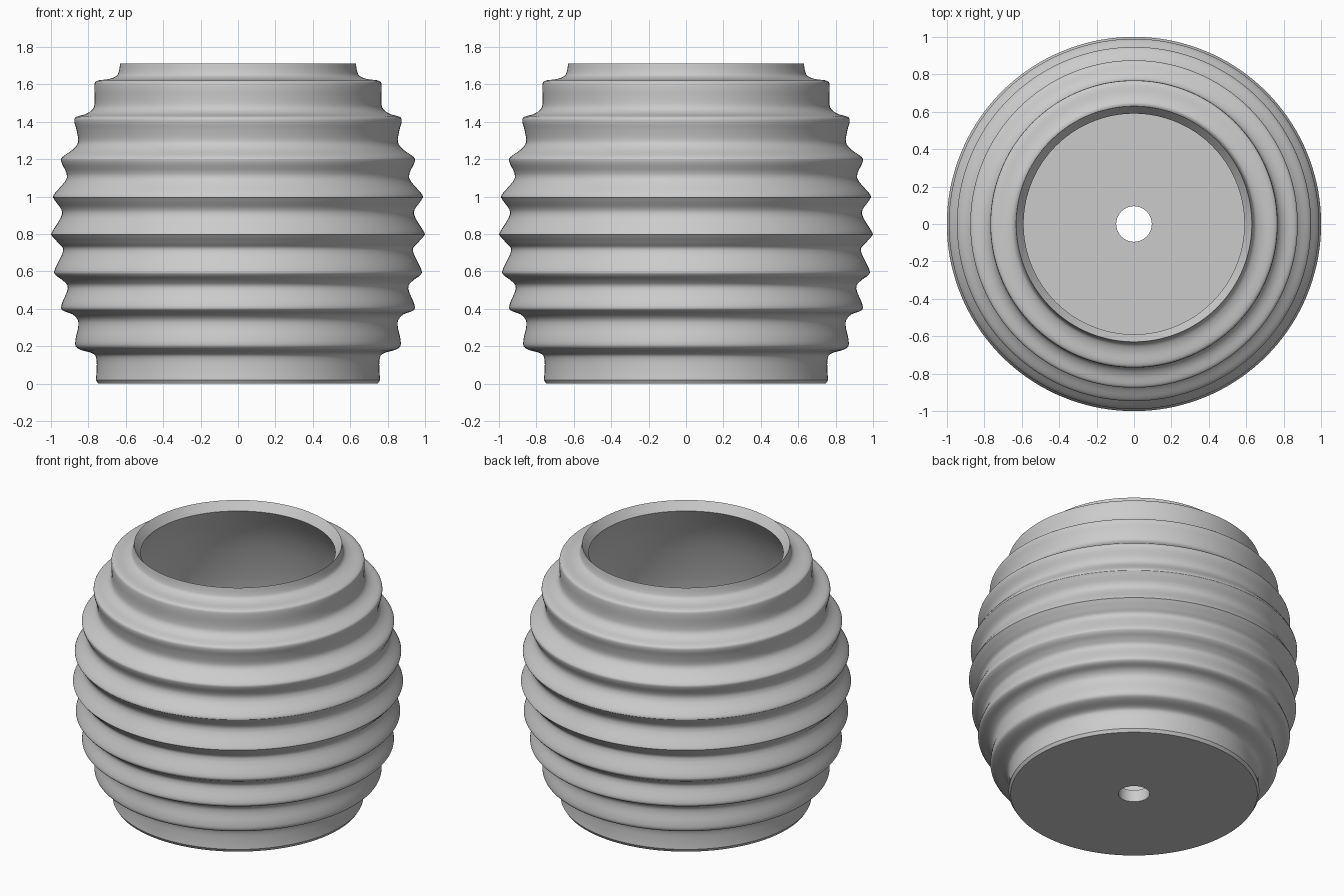
import bpy
import bmesh
import math
from mathutils import Vector

STEPS = 144      # segments around the axis
SMOOTH = 4       # curve samples between profile points

default = bpy.data.objects.get("Cube")
if default:
    bpy.data.objects.remove(default, do_unlink=True)

clay = bpy.data.materials.new("matte_grey")
clay.use_nodes = True
grey = (0.6, 0.6, 0.6, 1.0)
clay.diffuse_color = grey
clay.node_tree.nodes["Principled BSDF"].inputs["Base Color"].default_value = grey


def smooth_curve(points):
    """Catmull-Rom curve through (radius, height) points."""
    pts = [Vector(p) for p in points]
    pts = [pts[0]] + pts + [pts[-1]]
    result = []
    for a, b, c, d in zip(pts, pts[1:], pts[2:], pts[3:]):
        for i in range(SMOOTH):
            t = i / SMOOTH
            result.append(0.5 * (2 * b + (c - a) * t
                                 + (2 * a - 5 * b + 4 * c - d) * t * t
                                 + (3 * b - a - 3 * c + d) * t ** 3))
    result.append(pts[-1])
    return result


def lathe(name, profile, material):
    """Revolve a closed (radius, height) loop around the z axis."""
    bm = bmesh.new()
    rings = []
    for s in range(STEPS):
        angle = math.tau * s / STEPS
        x, y = math.cos(angle), math.sin(angle)
        rings.append([bm.verts.new((r * x, r * y, z)) for r, z in profile])
    count = len(profile)
    for s, ring in enumerate(rings):
        after = rings[(s + 1) % STEPS]
        for i in range(count):
            j = (i + 1) % count
            bm.faces.new((ring[i], after[i], after[j], ring[j]))
    bmesh.ops.recalc_face_normals(bm, faces=bm.faces)
    mesh = bpy.data.meshes.new(name)
    bm.to_mesh(mesh)
    bm.free()
    mesh.materials.append(material)
    obj = bpy.data.objects.new(name, mesh)
    bpy.context.collection.objects.link(obj)
    bpy.ops.object.select_all(action="DESELECT")
    obj.select_set(True)
    bpy.context.view_layer.objects.active = obj
    bpy.ops.object.shade_smooth_by_angle(angle=math.radians(32))
    return obj


# Ribbed outer wall, foot to rim
outer = smooth_curve([
    (.76, .02), (.756, .07), (.757, .13), (.775, .16), (.84, .18), (.868, .2), (.868, .24),
    (.855, .3), (.857, .34), (.885, .37), (.935, .39), (.944, .42),
    (.91, .51), (.935, .55), (.975, .58), (.98, .61),
    (.935, .71), (.96, .75), (.995, .79), (.995, .81),
    (.94, .91), (.98, .98), (.985, 1.01),
    (.915, 1.1), (.943, 1.18), (.94, 1.21), (.885, 1.25),
    (.855, 1.29), (.862, 1.35), (.875, 1.4), (.866, 1.425), (.81, 1.443),
    (.775, 1.47), (.766, 1.51), (.768, 1.59), (.755, 1.618), (.69, 1.628),
    (.65, 1.645), (.637, 1.67), (.63, 1.71)])

# Smooth barrel-shaped cavity, rim lip to floor
inner = smooth_curve([
    (.59, 1.655), (.7, 1.48), (.78, 1.29), (.85, 1.03), (.865, .8),
    (.83, .5), (.77, .3), (.67, .08)])

# Drain hole through the floor closes the loop
drain = [Vector((.095, .08)), Vector((.095, 0)), Vector((.748, 0))]

lathe("ribbed_pot", outer + inner + drain, clay)
